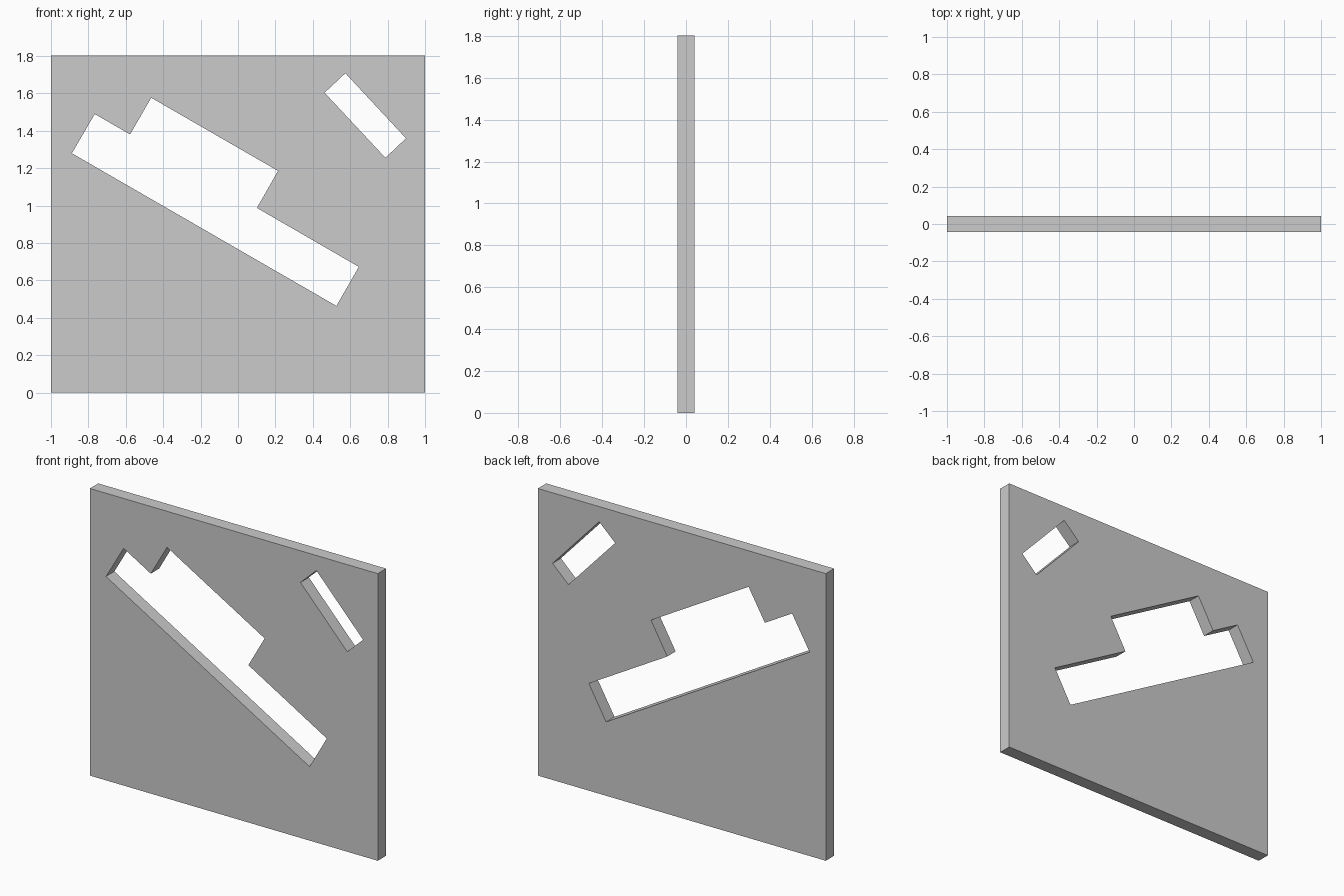
import bpy
import bmesh
from mathutils import Vector

if "Cube" in bpy.data.objects:
    bpy.data.objects.remove(bpy.data.objects["Cube"])

HALF_T = 0.0415  # half of the panel thickness


def prism(name, outline, half):
    """Extrude an (x, z) outline through y from -half to +half."""
    bm = bmesh.new()
    face = bm.faces.new([bm.verts.new((x, -half, z)) for x, z in outline])
    ext = bmesh.ops.extrude_face_region(bm, geom=[face])
    moved = [e for e in ext["geom"] if isinstance(e, bmesh.types.BMVert)]
    bmesh.ops.translate(bm, verts=moved, vec=Vector((0, 2 * half, 0)))
    bmesh.ops.recalc_face_normals(bm, faces=bm.faces)
    mesh = bpy.data.meshes.new(name)
    bm.to_mesh(mesh)
    bm.free()
    obj = bpy.data.objects.new(name, mesh)
    bpy.context.collection.objects.link(obj)
    return obj


# Flat upright panel
panel = prism("panel", [(-1, 0), (1, 0), (1, 1.803), (-1, 1.803)], HALF_T)

# Tilted stepped opening and narrow slot
openings = {
    "stepped_opening_cutter": [
        (-0.888, 1.280), (0.526, 0.464), (0.646, 0.673), (0.101, 0.988),
        (0.214, 1.186), (-0.464, 1.577), (-0.577, 1.381), (-0.766, 1.490)],
    "slot_cutter": [
        (0.463, 1.604), (0.788, 1.256), (0.898, 1.360), (0.574, 1.708)],
}
bpy.context.view_layer.objects.active = panel
for name, outline in openings.items():
    cutter = prism(name, outline, 0.2)
    cutter.hide_render = True
    mod = panel.modifiers.new(name, "BOOLEAN")
    mod.operation = "DIFFERENCE"
    mod.solver = "EXACT"
    mod.object = cutter
    bpy.ops.object.modifier_apply(modifier=mod.name)
    bpy.data.objects.remove(cutter)
